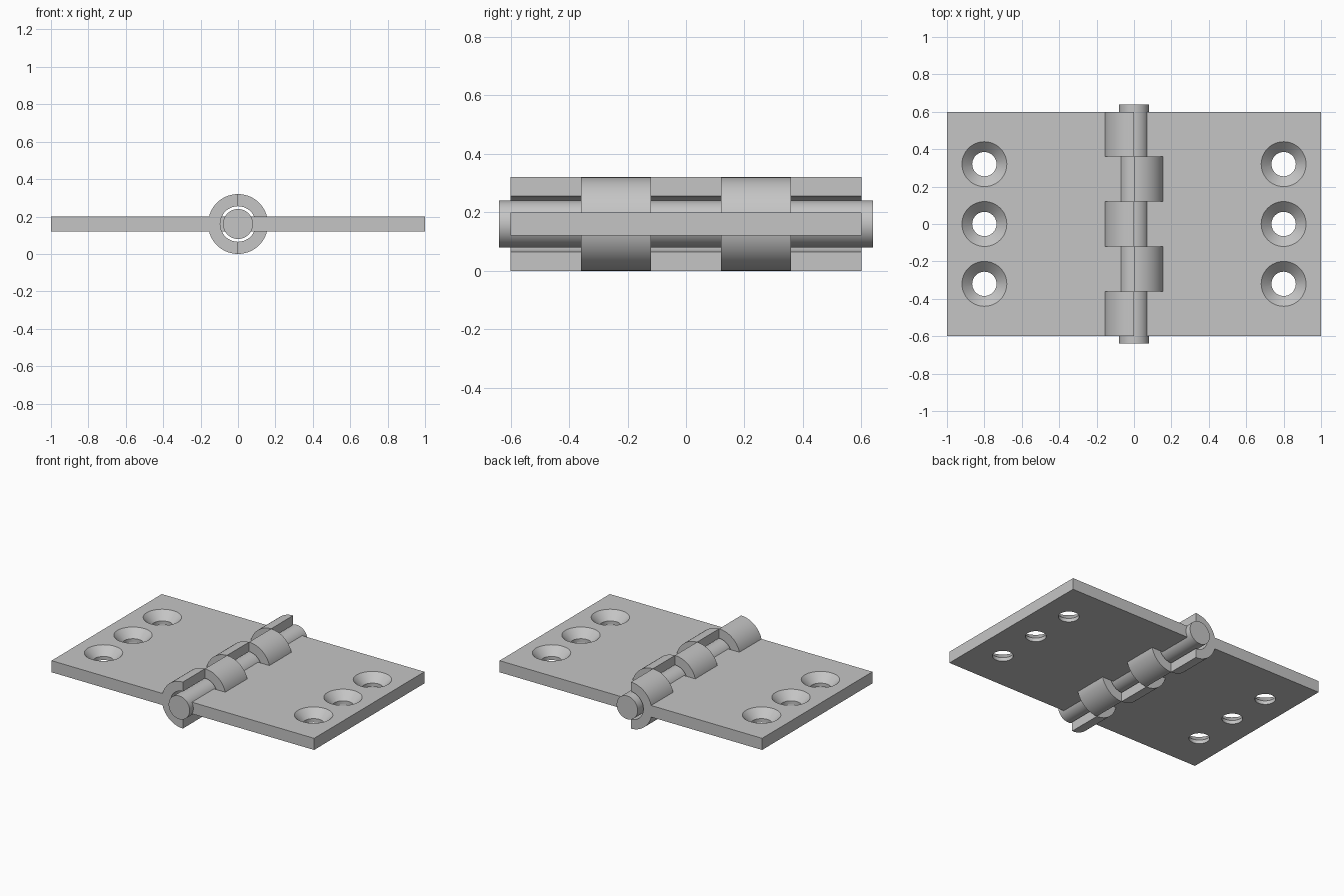
import bpy, bmesh
from math import sin, cos, pi
from mathutils import Matrix

old = bpy.data.objects.get("Cube")
if old:
    bpy.data.objects.remove(old, do_unlink=True)

AXIS_Z = 0.16          # height of the hinge axis
OUTER, INNER, PIN = 0.16, 0.095, 0.08
EDGES = [-0.6, -0.36, -0.12, 0.12, 0.36, 0.6]
ROWS = list(zip(EDGES, EDGES[1:]))

steel = bpy.data.materials.new("grey steel")
steel.use_nodes = True
GREY = (0.56, 0.56, 0.56, 1)
steel.diffuse_color = GREY
steel.node_tree.nodes["Principled BSDF"].inputs["Base Color"].default_value = GREY


def finish(name, bm):
    bmesh.ops.recalc_face_normals(bm, faces=bm.faces)
    mesh = bpy.data.meshes.new(name)
    bm.to_mesh(mesh)
    bm.free()
    mesh.materials.append(steel)
    obj = bpy.data.objects.new(name, mesh)
    bpy.context.collection.objects.link(obj)
    return obj


def extrude_rows(name, profile, spans):
    """Extrude an x-z profile along y over each span."""
    bm = bmesh.new()
    for y0, y1 in spans:
        face = bm.faces.new([bm.verts.new((x, y0, z)) for x, z in profile])
        geom = bmesh.ops.extrude_face_region(bm, geom=[face])["geom"]
        verts = [g for g in geom if isinstance(g, bmesh.types.BMVert)]
        bmesh.ops.translate(bm, verts=verts, vec=(0, y1 - y0, 0))
    return finish(name, bm)


def disc(radius, side=0, steps=64):
    """Full circle, or the half facing one side."""
    if side:
        angles = [-pi / 2 + pi * i / (steps // 2) for i in range(steps // 2 + 1)]
    else:
        angles = [2 * pi * i / steps for i in range(steps)]
    return [((side or 1) * radius * cos(a), AXIS_Z + radius * sin(a)) for a in angles]


def screw_cutter(name, side, r_bottom, r_top, z0, z1):
    bm = bmesh.new()
    for y in (-0.32, 0, 0.32):
        bmesh.ops.create_cone(bm, cap_ends=True, segments=48, radius1=r_bottom,
                              radius2=r_top, depth=z1 - z0,
                              matrix=Matrix.Translation((side * 0.8, y, (z0 + z1) / 2)))
    return finish(name, bm)


def activate(obj):
    bpy.ops.object.select_all(action='DESELECT')
    obj.select_set(True)
    bpy.context.view_layer.objects.active = obj


def combine(obj, tool, operation):
    mod = obj.modifiers.new("combine", 'BOOLEAN')
    mod.operation, mod.solver, mod.object = operation, 'EXACT', tool
    activate(obj)
    bpy.ops.object.modifier_apply(modifier=mod.name)
    bpy.data.objects.remove(tool, do_unlink=True)


def smooth(obj):
    activate(obj)
    bpy.ops.object.shade_smooth_by_angle(angle=0.5)


def build_leaf(name, side, rows):
    # Flat plate with half-round knuckles
    plate = [(side * x, z) for x, z in ((0.04, 0.12), (1, 0.12), (1, 0.2), (0.04, 0.2))]
    leaf = extrude_rows(name, plate, [(-0.6, 0.6)])
    combine(leaf, extrude_rows("knuckles", disc(OUTER, side), rows), 'UNION')
    # Bore for the pin, wider inside the knuckles
    combine(leaf, extrude_rows("pin_bore", disc(PIN), [(-0.7, 0.7)]), 'DIFFERENCE')
    bores = [(-0.7 if a == -0.6 else a, 0.7 if b == 0.6 else b) for a, b in rows]
    combine(leaf, extrude_rows("knuckle_bore", disc(INNER), bores), 'DIFFERENCE')
    # Countersunk screw holes
    combine(leaf, screw_cutter("screw_holes", side, 0.065, 0.065, 0, 0.3), 'DIFFERENCE')
    combine(leaf, screw_cutter("countersinks", side, 0.055, 0.13, 0.135, 0.21), 'DIFFERENCE')
    smooth(leaf)


build_leaf("right_leaf", -1, ROWS[::2])
build_leaf("left_leaf", 1, ROWS[1::2])

# Hinge pin
smooth(extrude_rows("hinge_pin", disc(PIN), [(-0.64, 0.64)]))
